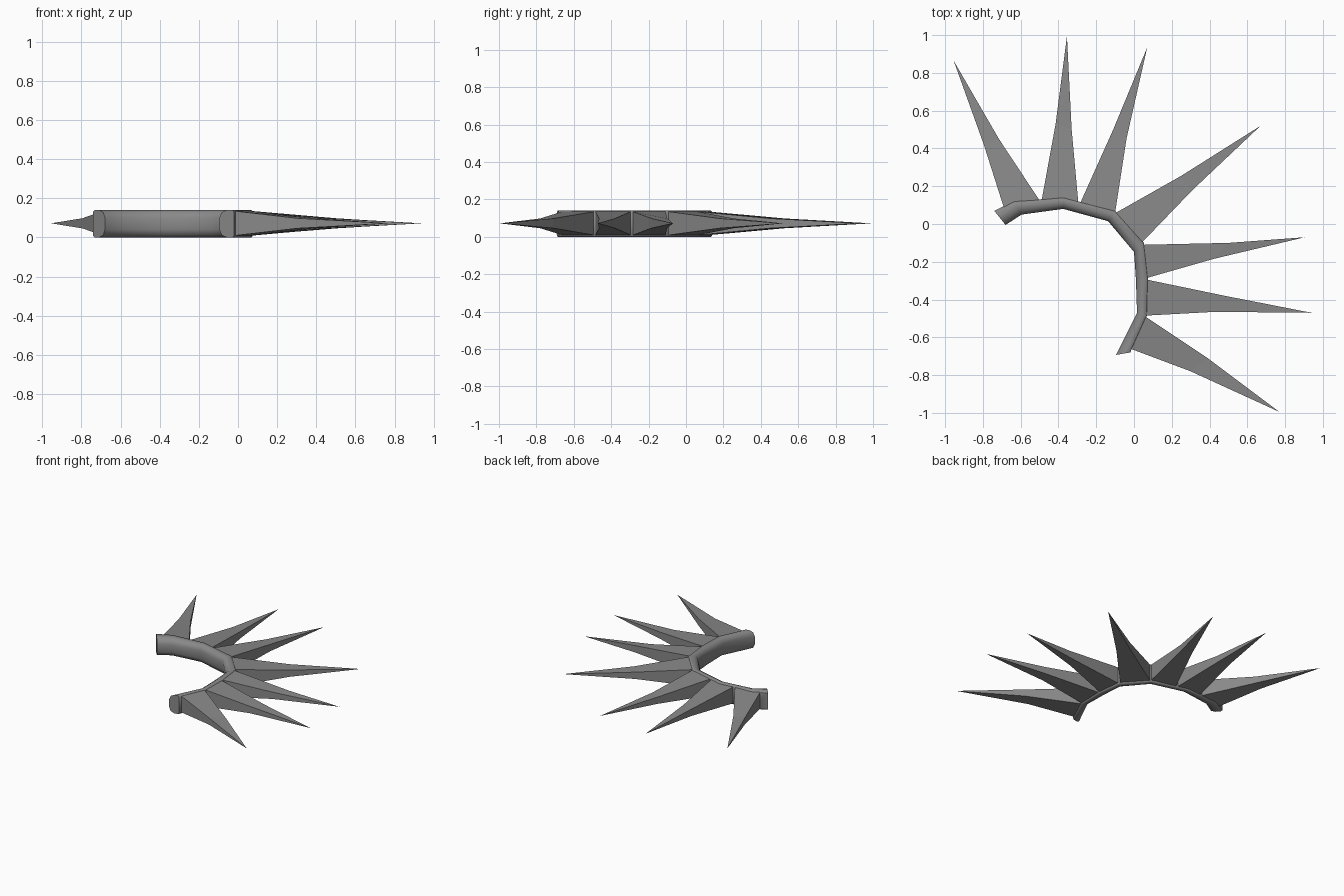
import bpy, bmesh, math
from mathutils import Vector

if "Cube" in bpy.data.objects:
    bpy.data.objects.remove(bpy.data.objects["Cube"])

grey = bpy.data.materials.new("steel grey")
grey.diffuse_color = (0.25, 0.25, 0.25, 1)
grey.use_nodes = True
grey.node_tree.nodes["Principled BSDF"].inputs["Base Color"].default_value = grey.diffuse_color


def make_object(name, bm):
    bmesh.ops.recalc_face_normals(bm, faces=bm.faces)
    me = bpy.data.meshes.new(name)
    bm.to_mesh(me)
    bm.free()
    me.materials.append(grey)
    ob = bpy.data.objects.new(name, me)
    bpy.context.collection.objects.link(ob)
    return ob


# Curved band: outer and inner plan points, swept with a section rounded on the inside
rail = [((-0.74, 0.07), (-0.68, -0.005)), ((-0.635, 0.12), (-0.595, 0.05)),
        ((-0.375, 0.14), (-0.375, 0.08)), ((-0.10, 0.07), (-0.137, 0.015)),
        ((0.053, -0.10), (0.0, -0.148)), ((0.075, -0.29), (0.01, -0.29)),
        ((0.069, -0.485), (0.016, -0.47)), ((-0.02, -0.68), (-0.095, -0.693))]
# (fraction from outer to inner, height)
section = [(0, 0.008), (0.12, 0), (0.5, 0), (0.85, 0.012), (1, 0.04),
           (1, 0.10), (0.85, 0.128), (0.5, 0.14), (0.12, 0.14), (0, 0.132)]
bm = bmesh.new()
rings = []
for outer, inner in rail:
    o, i = Vector(outer), Vector(inner)
    rings.append([bm.verts.new((*o.lerp(i, t), z)) for t, z in section])
n = len(section)
for a, b in zip(rings, rings[1:]):
    for k in range(n):
        bm.faces.new((a[k], a[(k + 1) % n], b[(k + 1) % n], b[k]))
bm.faces.new(rings[0])
bm.faces.new(rings[-1])
band = make_object("curved_band", bm)
bpy.context.view_layer.objects.active = band
band.select_set(True)
bpy.ops.object.shade_smooth_by_angle(angle=math.radians(50))

# Spikes: base left/right, middle left/right, tip (plan view)
spikes = [
    ((-0.69, 0.09), (-0.50, 0.125), (-0.795, 0.42), (-0.715, 0.45), (-0.955, 0.865)),
    ((-0.49, 0.12), (-0.295, 0.115), (-0.415, 0.53), (-0.33, 0.50), (-0.355, 0.995)),
    ((-0.285, 0.11), (-0.10, 0.06), (-0.11, 0.50), (-0.04, 0.45), (0.07, 0.935)),
    ((-0.095, 0.06), (0.045, -0.095), (0.25, 0.255), (0.31, 0.18), (0.67, 0.52)),
    ((0.05, -0.11), (0.07, -0.285), (0.50, -0.10), (0.42, -0.185), (0.905, -0.07)),
    ((0.07, -0.295), (0.06, -0.485), (0.48, -0.38), (0.43, -0.465), (0.94, -0.47)),
    ((0.06, -0.49), (-0.02, -0.66), (0.39, -0.71), (0.30, -0.78), (0.77, -0.995))]
MID_Z = 0.072
for s, (bl, br, ml, mr, tip) in enumerate(spikes):
    bm = bmesh.new()
    loops = []
    for l, r, h in ((bl, br, 0.063), (ml, mr, 0.026)):
        loops.append([bm.verts.new((*p, MID_Z + d))
                      for p, d in ((l, -h), (r, -h), (r, h), (l, h))])
    point = bm.verts.new((*tip, MID_Z))
    base, mid = loops
    bm.faces.new(base)
    for k in range(4):
        j = (k + 1) % 4
        bm.faces.new((base[k], base[j], mid[j], mid[k]))
        bm.faces.new((mid[k], mid[j], point))
    make_object(f"spike_{s + 1}", bm)
